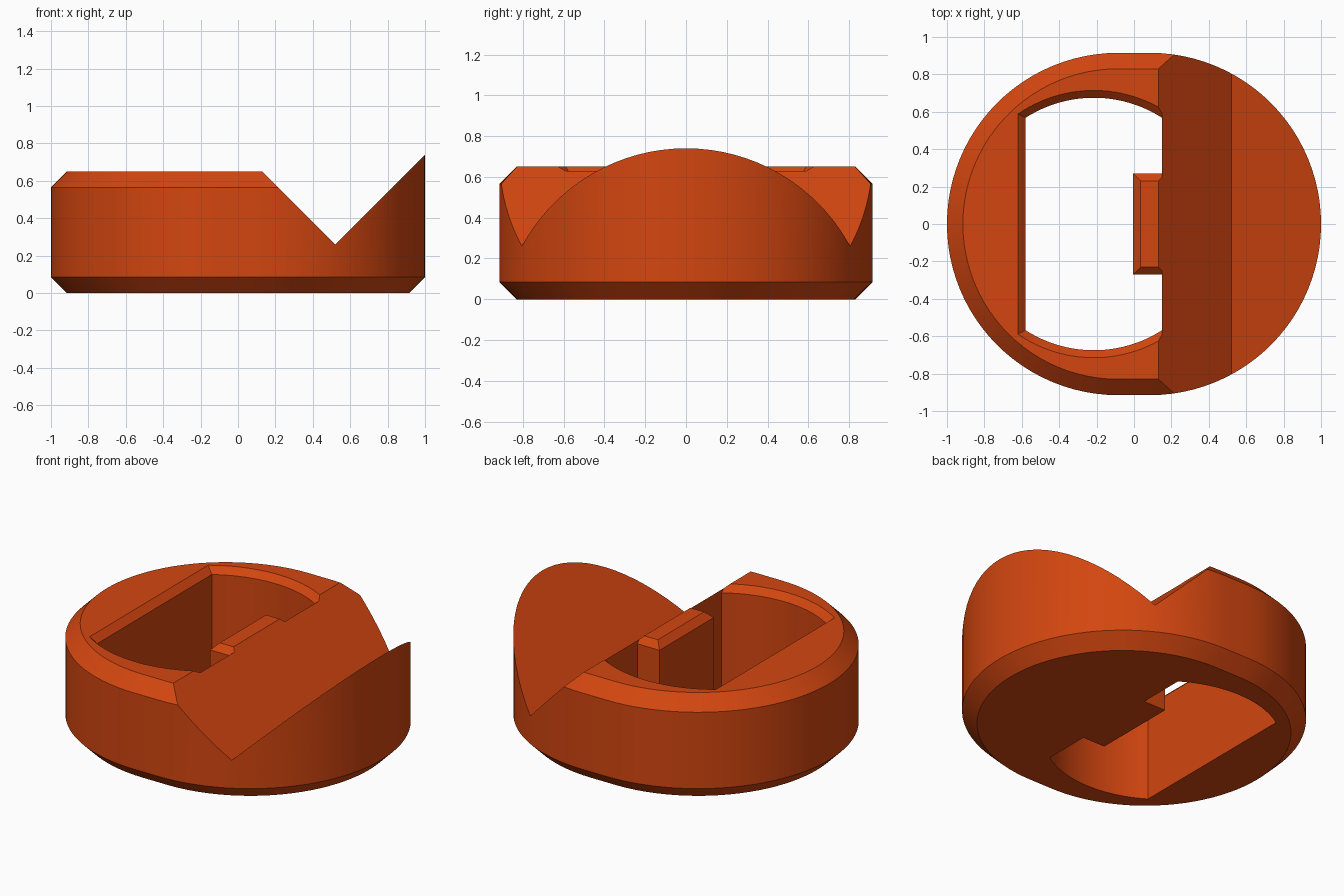
import bpy, bmesh, math
from mathutils import Vector

if "Cube" in bpy.data.objects:
    bpy.data.objects.remove(bpy.data.objects["Cube"])

HALF_FLAT, R, CH = 0.085, 0.915, 0.085   # stadium outline and edge chamfer
VALLEY = Vector((0.52, 0, 0.26))         # bottom of the V notch

orange = bpy.data.materials.new("burnt orange")
orange.diffuse_color = (0.65, 0.061, 0.005, 1)
orange.use_nodes = True
orange.node_tree.nodes["Principled BSDF"].inputs["Base Color"].default_value = orange.diffuse_color


def loft(bm, rings):
    """Closed solid through (outline, z) rings."""
    loops = [[bm.verts.new((x, y, z)) for x, y in pts] for pts, z in rings]
    n = len(loops[0])
    for a, b in zip(loops, loops[1:]):
        for i in range(n):
            j = (i + 1) % n
            bm.faces.new((a[i], a[j], b[j], b[i]))
    bm.faces.new(loops[0][::-1])
    bm.faces.new(loops[-1])


def finish(bm, name):
    bmesh.ops.recalc_face_normals(bm, faces=bm.faces)
    mesh = bpy.data.meshes.new(name)
    bm.to_mesh(mesh)
    bm.free()
    mesh.materials.append(orange)
    obj = bpy.data.objects.new(name, mesh)
    bpy.context.collection.objects.link(obj)
    return obj


def stadium(inset, steps=48):
    pts = []
    for side in (1, -1):
        for i in range(steps + 1):
            a = math.pi * (i / steps - 0.5)
            pts.append((side * (HALF_FLAT + (R - inset) * math.cos(a)),
                        side * (R - inset) * math.sin(a)))
    return pts


def half_body(rings, side):
    """One side of the V notch: cut by its slope, then open at the valley."""
    bm = bmesh.new()
    loft(bm, rings)

    def cut(normal):
        geom = bm.verts[:] + bm.edges[:] + bm.faces[:]
        return bmesh.ops.bisect_plane(bm, geom=geom, dist=1e-6, plane_co=VALLEY,
                                      plane_no=normal, clear_outer=True)["geom_cut"]

    edges = [e for e in cut((side, 0, 1)) if isinstance(e, bmesh.types.BMEdge)]
    bmesh.ops.contextual_create(bm, geom=edges)
    cut((side, 0, 0))
    mesh = bpy.data.meshes.new("half")
    bm.to_mesh(mesh)
    bm.free()
    return mesh


# Main body: chamfered left part and tall right part joined at the valley
base = [(stadium(CH), 0), (stadium(0), CH)]
halves = [half_body(base + [(stadium(0), 0.565), (stadium(CH), 0.65)], 1),
          half_body(base + [(stadium(0), 0.9)], -1)]
bm = bmesh.new()
for half in halves:
    bm.from_mesh(half)
    bpy.data.meshes.remove(half)
bmesh.ops.remove_doubles(bm, verts=bm.verts, dist=1e-4)
bmesh.ops.dissolve_limit(bm, angle_limit=0.002, verts=bm.verts, edges=bm.edges)
body = finish(bm, "body")


# Window cutter: round ends, flat sides, a notch that leaves the tab standing
def window(d, steps=24):
    r, cx, left, right = 0.675 + d, -0.215, -0.58 - d, 0.15
    a0, a1 = math.acos((right - cx) / r), math.acos((left - cx) / r)
    arc = [(cx + r * math.cos(a), r * math.sin(a))
           for a in (a0 + (a1 - a0) * i / steps for i in range(steps + 1))]
    tab_x, tab_y = -0.005 + d, 0.27 - d
    tab = [(right, -tab_y), (tab_x, -tab_y), (tab_x, tab_y), (right, tab_y)]
    return arc + [(x, -y) for x, y in reversed(arc)] + tab


bm = bmesh.new()
loft(bm, [(window(0), -0.1), (window(0), 0.61), (window(0.09), 0.70)])
cutter = finish(bm, "window_cutter")
cutter.hide_render = True
cutter.hide_set(True)

mod = body.modifiers.new("window", 'BOOLEAN')
mod.operation, mod.solver, mod.object = 'DIFFERENCE', 'EXACT', cutter
bpy.context.view_layer.objects.active = body
body.select_set(True)
bpy.ops.object.modifier_apply(modifier=mod.name)
bpy.data.objects.remove(cutter)
bpy.ops.object.shade_smooth_by_angle(angle=math.radians(25))
